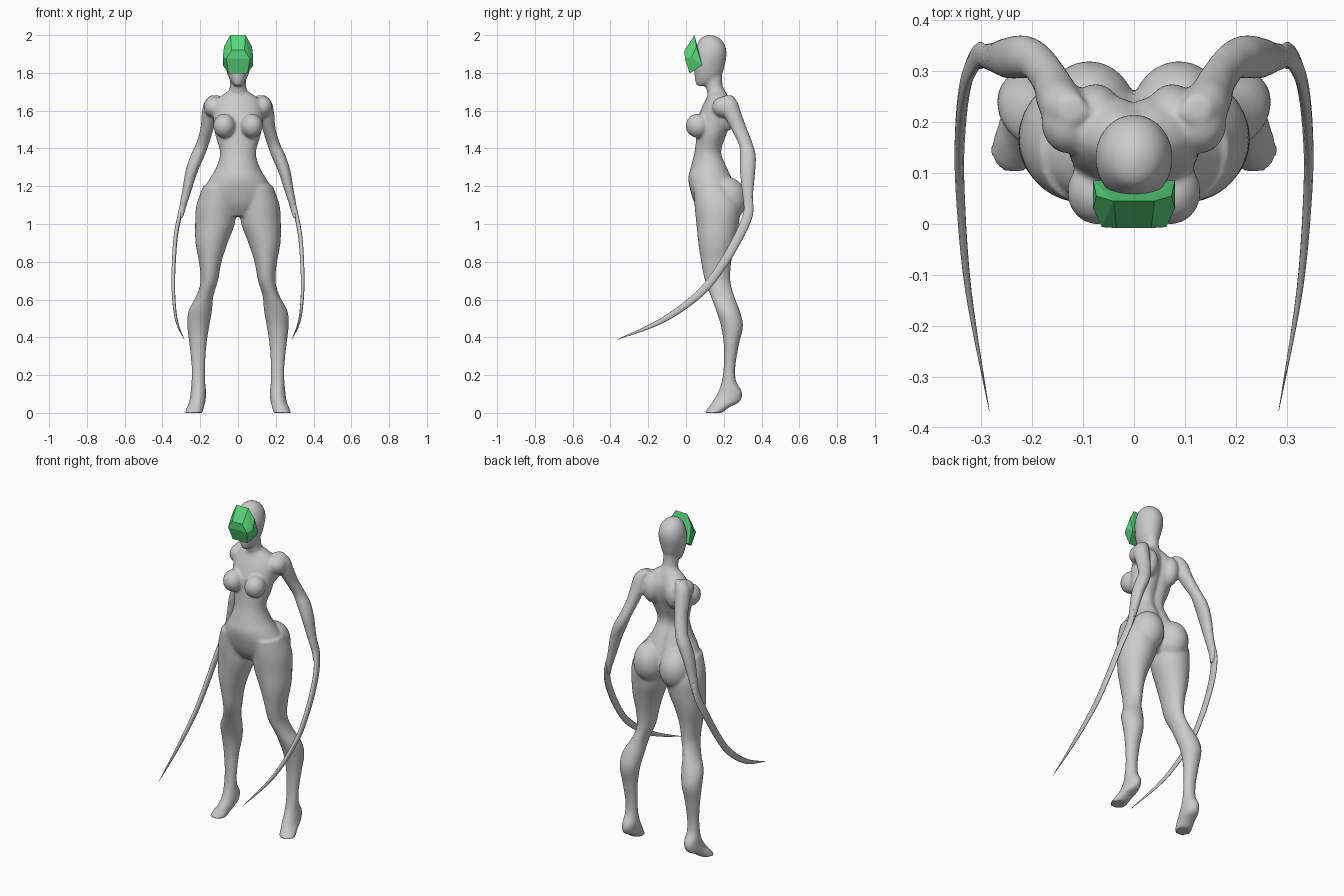
import bpy
import bmesh
import math
from mathutils import Vector, Matrix

default_cube = bpy.data.objects.get("Cube")
if default_cube:
    bpy.data.objects.remove(default_cube, do_unlink=True)


def make_material(name, colour):
    material = bpy.data.materials.new(name)
    material.use_nodes = True
    material.diffuse_color = colour
    shader = material.node_tree.nodes["Principled BSDF"]
    shader.inputs["Base Color"].default_value = colour
    shader.inputs["Roughness"].default_value = 0.7
    return material


grey = make_material("skin grey", (0.6, 0.6, 0.6, 1))
green = make_material("mask green", (0.1, 0.68, 0.2, 1))


def finish(name, bm, material, smooth):
    """Turn a bmesh into a named, coloured object."""
    bmesh.ops.recalc_face_normals(bm, faces=bm.faces)
    for face in bm.faces:
        face.smooth = smooth
    mesh = bpy.data.meshes.new(name)
    bm.to_mesh(mesh)
    bm.free()
    mesh.materials.append(material)
    obj = bpy.data.objects.new(name, mesh)
    bpy.context.collection.objects.link(obj)
    return obj


def skin_rings(bm, rings):
    """Bridge rings of points with quads and cap both ends."""
    loops = [[bm.verts.new(point) for point in ring] for ring in rings]
    count = len(loops[0])
    for low, high in zip(loops, loops[1:]):
        for i in range(count):
            j = (i + 1) % count
            bm.faces.new((low[i], low[j], high[j], high[i]))
    bm.faces.new(loops[0])
    bm.faces.new(loops[-1])


def refine(rows, steps=4):
    """Smoothly interpolate between the rows of a profile."""
    rows = [Vector(row) for row in rows]
    result = []
    for i in range(len(rows) - 1):
        before, start = rows[max(i - 1, 0)], rows[i]
        end, after = rows[i + 1], rows[min(i + 2, len(rows) - 1)]
        for step in range(steps):
            t = step / steps
            bend = (before * 2 - start * 5 + end * 4 - after) * t * t
            twist = (start * 3 - before - end * 3 + after) * t ** 3
            result.append(start + ((end - before) * t + bend + twist) / 2)
    return result + [rows[-1]]


def loft(bm, rows, side=1, groove=0.0, segments=28):
    """Rows hold height, centre x, half width, front y, back y."""
    rings = []
    for z, x, half, front, back in refine(rows):
        ring = []
        for i in range(segments):
            angle = math.tau * i / segments
            dx = half * math.cos(angle)
            y = (front + back) / 2 + (back - front) / 2 * math.sin(angle)
            if math.sin(angle) > 0:
                y -= groove * math.exp(-(dx / 0.025) ** 2)
            ring.append((side * (x + dx), y, z))
        rings.append(ring)
    skin_rings(bm, rings)


def ellipsoid(bm, centre, radii, side=1):
    x, y, z = centre
    place = Matrix.Translation((side * x, y, z)) @ Matrix.Diagonal((*radii, 1))
    bmesh.ops.create_uvsphere(bm, u_segments=24, v_segments=16, radius=1, matrix=place)


torso = [
    (1.71, 0, .04, .12, .21), (1.67, 0, .1, .11, .235), (1.62, 0, .13, .085, .255),
    (1.55, 0, .13, .06, .25), (1.47, 0, .12, .055, .22), (1.38, 0, .095, .045, .195),
    (1.3, 0, .115, .025, .225), (1.24, 0, .15, .012, .25), (1.17, 0, .19, .025, .27),
    (1.1, 0, .18, .05, .27), (1.04, 0, .1, .09, .23),
]
head = [
    (1.73, 0, .015, .06, .1), (1.75, 0, .035, .05, .16), (1.79, 0, .055, .045, .19),
    (1.84, 0, .068, .04, .205), (1.9, 0, .076, .045, .215), (1.95, 0, .066, .06, .205),
    (1.985, 0, .042, .08, .175), (2, 0, .01, .11, .14),
]
neck = [
    (1.62, 0, .07, .11, .23), (1.68, 0, .055, .115, .22),
    (1.73, 0, .043, .105, .195), (1.8, 0, .042, .1, .19),
]
leg = [
    (1.2, .1, .085, .04, .24), (1.1, .115, .105, .045, .285), (1, .122, .105, .055, .28),
    (.9, .14, .085, .065, .26), (.8, .147, .06, .08, .24), (.7, .152, .046, .1, .235),
    (.62, .175, .045, .13, .255), (.54, .2, .062, .16, .285), (.46, .21, .058, .185, .302),
    (.36, .212, .045, .2, .28), (.25, .21, .036, .2, .262), (.17, .21, .036, .19, .265),
    (.11, .21, .041, .17, .297), (.06, .215, .043, .14, .285), (.03, .225, .045, .12, .23),
    (0, .235, .047, .097, .19),
]
arm = [
    (1.68, .12, .03, .2, .25), (1.64, .14, .041, .19, .275), (1.58, .15, .042, .2, .295),
    (1.5, .165, .035, .24, .325), (1.42, .19, .035, .28, .355), (1.36, .215, .038, .285, .37),
    (1.28, .245, .033, .285, .367), (1.18, .27, .025, .295, .358),
    (1.08, .295, .018, .305, .352), (1.03, .304, .013, .3, .335),
]

# Body: overlapping closed forms fused into one skin
body_mesh = bmesh.new()
loft(body_mesh, torso, groove=0.018)
loft(body_mesh, head)
loft(body_mesh, neck)
for side in (-1, 1):
    loft(body_mesh, leg, side)
    loft(body_mesh, arm, side)
    # Breast, buttock, shoulder blade and shoulder
    ellipsoid(body_mesh, (.073, .063, 1.52), (.058, .064, .064), side)
    ellipsoid(body_mesh, (.088, .215, 1.13), (.094, .105, .12), side)
    ellipsoid(body_mesh, (.075, .205, 1.58), (.055, .07, .09), side)
    ellipsoid(body_mesh, (.13, .2, 1.62), (.052, .062, .055), side)
body = finish("body", body_mesh, grey, True)
fuse = body.modifiers.new("fuse", 'REMESH')
fuse.mode = 'VOXEL'
fuse.voxel_size = 0.008
fuse.use_smooth_shade = True
soften = body.modifiers.new("soften", 'SMOOTH')
soften.factor = 0.5
soften.iterations = 5

# Blades: thin curved sweeps growing out of the forearms
blade_path = [
    (.29, .33, 1.14, .022), (.308, .328, 1.05, .026), (.33, .277, .93, .025),
    (.341, .18, .765, .023), (.341, .065, .625, .02), (.325, -.13, .487, .014),
    (.284, -.366, .388, .001),
]
for side, label in ((1, "left"), (-1, "right")):
    points = refine(blade_path, 5)
    rings = []
    for i, (x, y, z, half) in enumerate(points):
        step = points[min(i + 1, len(points) - 1)] - points[max(i - 1, 0)]
        across = Vector((0, -step.z, step.y)).normalized()
        ring = []
        for k in range(10):
            angle = math.tau * k / 10
            offset = across * half * math.cos(angle)
            offset.x = half * 0.45 * math.sin(angle)
            ring.append((side * (x + offset.x), y + offset.y, z + offset.z))
        rings.append(ring)
    blade_mesh = bmesh.new()
    skin_rings(blade_mesh, rings)
    finish(label + "_blade", blade_mesh, grey, True)

# Mask: faceted plate over the face
mask_mesh = bmesh.new()
corners = [
    (.04, .045, 2), (.034, -.008, 1.92), (.063, -.006, 1.875), (.05, .02, 1.797),
    (.08, .03, 1.885), (.08, .085, 1.84), (.074, .055, 1.94),
]
for x, y, z in corners:
    for side in (-1, 1):
        mask_mesh.verts.new((side * x, y, z))
bmesh.ops.convex_hull(mask_mesh, input=mask_mesh.verts)
bmesh.ops.dissolve_limit(mask_mesh, angle_limit=math.radians(4),
                         verts=mask_mesh.verts, edges=mask_mesh.edges)
finish("mask", mask_mesh, green, False)
